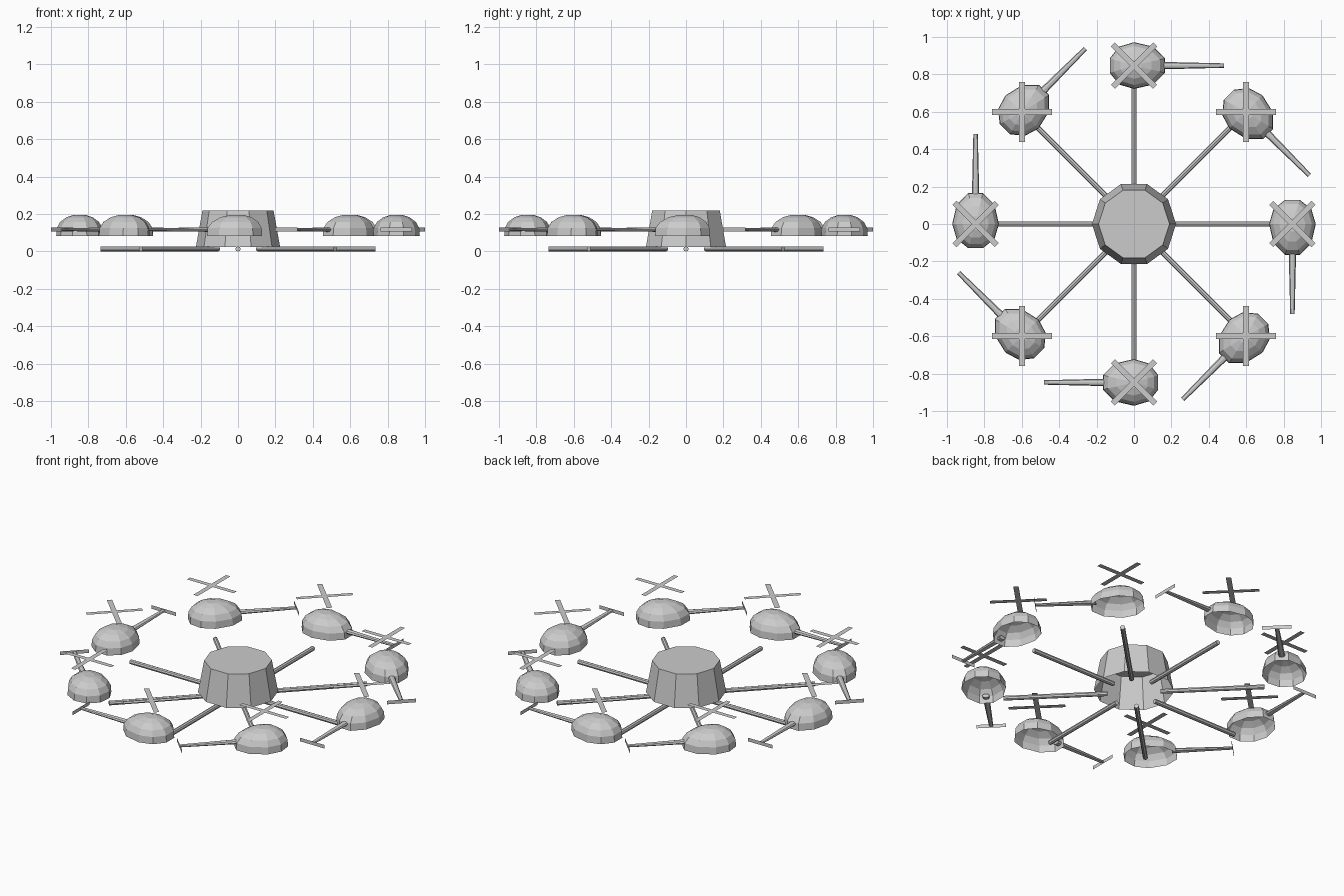
import bpy, bmesh, math
from mathutils import Matrix, Vector

if "Cube" in bpy.data.objects:
    bpy.data.objects.remove(bpy.data.objects["Cube"])

ORBIT = 0.847


def add_object(name, bm, matrix=Matrix.Identity(4)):
    mesh = bpy.data.meshes.new(name)
    bm.to_mesh(mesh)
    bm.free()
    ob = bpy.data.objects.new(name, mesh)
    ob.matrix_world = matrix
    bpy.context.collection.objects.link(ob)
    return ob


def lathe(rings, sides, phase=0.0, shape=lambda x, y: (x, y)):
    """Open-bottomed shell from (radius, z) rings, capped at the top."""
    bm = bmesh.new()
    prev = None
    for r, z in rings:
        ring = []
        for i in range(sides):
            a = phase + 2 * math.pi * i / sides
            x, y = shape(r * math.cos(a), r * math.sin(a))
            ring.append(bm.verts.new((x, y, z)))
        if prev:
            for i in range(sides):
                j = (i + 1) % sides
                bm.faces.new((prev[i], prev[j], ring[j], ring[i]))
        prev = ring
    bm.faces.new(prev)
    return bm


def rod(start, end, r1, r2, flat=1.0, sides=8):
    """Tapered rod between two points, optionally flattened in z."""
    start, end = Vector(start), Vector(end)
    bm = bmesh.new()
    bmesh.ops.create_cone(bm, cap_ends=True, segments=sides, radius1=r1,
                          radius2=r2, depth=(end - start).length)
    rot = (end - start).to_track_quat('Z', 'Y').to_matrix().to_4x4()
    bm.transform(rot)
    bm.transform(Matrix.Diagonal((1, 1, flat, 1)))
    bm.transform(Matrix.Translation((start + end) / 2))
    return bm


def add_blade(bm, centre, along, across):
    c, u, v = Vector(centre), Vector(along), Vector(across)
    bm.faces.new([bm.verts.new(p) for p in
                  (c - u - v, c + u - v, c + u + v, c - u + v)])


# Central hub: ten-sided taper, open underneath
add_object("hub", lathe([(0.225, 0.025), (0.19, 0.22)], 10))

# Cabin is stretched towards its tail (local -y)
def cabin_shape(x, y):
    return x, y * (1.4 if y < 0 else 1.09)

cabin_rings = [(0.125, 0.083), (0.122, 0.125), (0.104, 0.158),
               (0.07, 0.183), (0.03, 0.196)]

for k in range(8):
    turn = Matrix.Rotation(k * math.pi / 4, 4, 'Z')
    seat = turn @ Matrix.Translation((ORBIT, 0, 0))

    # Supporting arm
    add_object(f"arm_{k}", rod((0.15, 0, 0.014), (0.735, 0, 0.014), 0.014, 0.014), turn)

    # Helicopter cabin and tail boom
    add_object(f"cabin_{k}", lathe(cabin_rings, 10, 0.0, cabin_shape), seat)
    add_object(f"tail_boom_{k}", rod((0, -0.14, 0.117), (0, -0.48, 0.117), 0.02, 0.012, 0.6), seat)

    # Tail rotor blade
    bm = bmesh.new()
    add_blade(bm, (0, -0.482, 0.117), (0.084, 0, 0), (0, 0, 0.011))
    add_object(f"tail_rotor_{k}", bm, seat)

    # Main rotor: two crossed flat blades
    bm = bmesh.new()
    d = math.sqrt(0.5)
    for s in (1, -1):
        add_blade(bm, (0, 0, 0.294 + 0.0005 * s), (0.16 * d, 0.16 * d * s, 0),
                  (-0.015 * d * s, 0.015 * d, 0))
    add_object(f"main_rotor_{k}", bm, seat)
